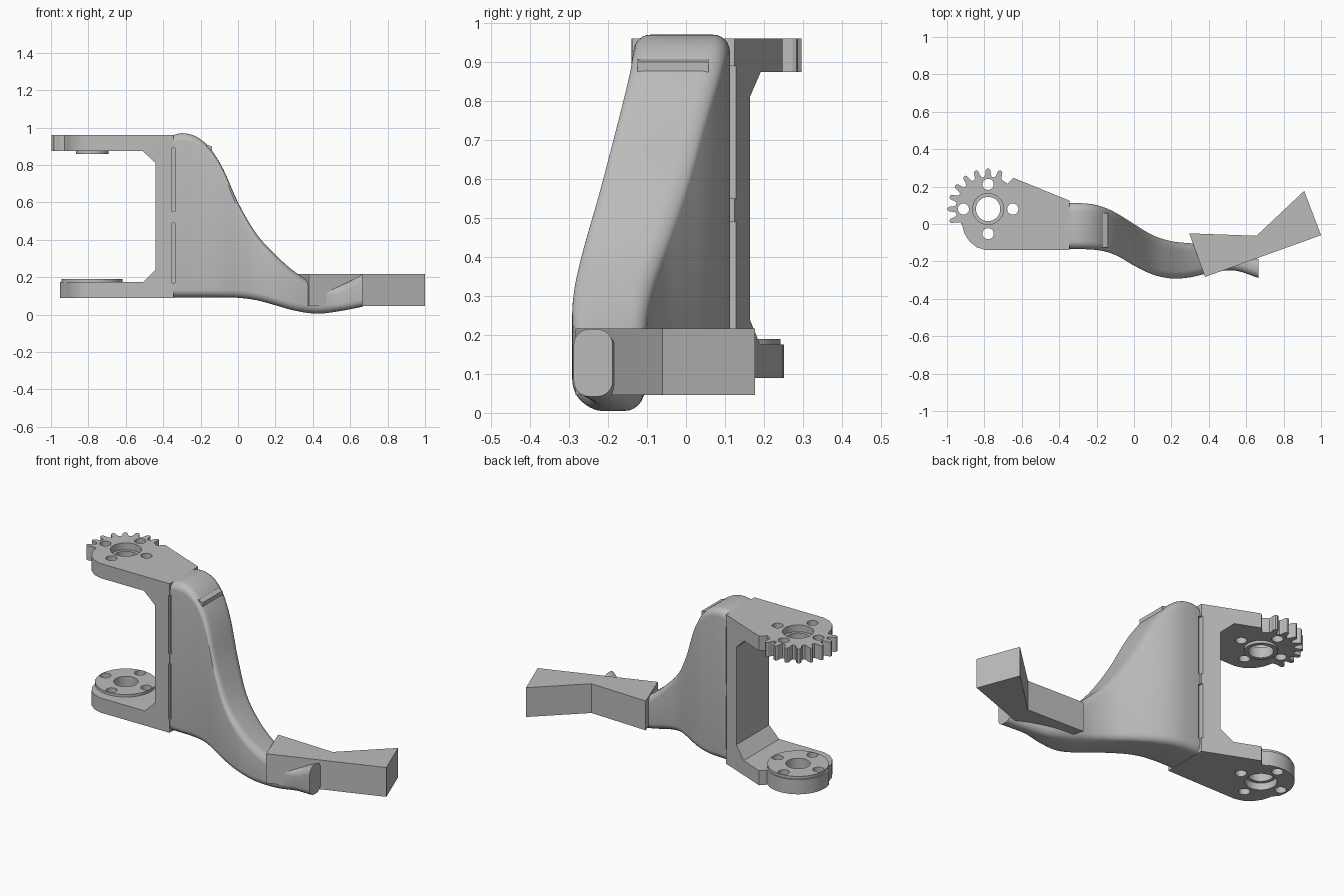
import bpy, bmesh
from math import sin, cos, radians
from mathutils import Vector

cube = bpy.data.objects.get("Cube")
if cube:
    bpy.data.objects.remove(cube, do_unlink=True)

GREY = (0.5, 0.5, 0.5, 1)
grey = bpy.data.materials.new("plain grey")
grey.use_nodes = True
grey.diffuse_color = GREY
grey.node_tree.nodes["Principled BSDF"].inputs["Base Color"].default_value = GREY

PIVOT = Vector((-0.78, 0.08))
PLATE = 0.085
LOW, HIGH = 0.09, 0.96


def polar(radius, degrees, centre=PIVOT):
    a = radians(degrees)
    return centre + Vector((cos(a), sin(a))) * radius


def circle(radius, centre=PIVOT, sides=32):
    return [polar(radius, 360 * i / sides, centre) for i in range(sides)]


def add_prism(bm, outline, start, end, axis="z"):
    """Extrude a 2D outline along z (plan outline) or y (front outline)."""
    def place(p, h):
        return (p[0], p[1], h) if axis == "z" else (p[0], h, p[1])
    a = [bm.verts.new(place(p, start)) for p in outline]
    b = [bm.verts.new(place(p, end)) for p in outline]
    bm.faces.new(a)
    bm.faces.new(b)
    for i in range(len(a)):
        j = (i + 1) % len(a)
        bm.faces.new((a[i], a[j], b[j], b[i]))


def finish(bm, name, cutters=(), smooth=True, helper=False):
    bmesh.ops.recalc_face_normals(bm, faces=bm.faces)
    mesh = bpy.data.meshes.new(name)
    bm.to_mesh(mesh)
    bm.free()
    mesh.materials.append(grey)
    obj = bpy.data.objects.new(name, mesh)
    bpy.context.scene.collection.objects.link(obj)
    if helper:
        obj.hide_render = True
        obj.hide_set(True)
        return obj
    if smooth:
        bpy.ops.object.select_all(action="DESELECT")
        obj.select_set(True)
        bpy.context.view_layer.objects.active = obj
        bpy.ops.object.shade_smooth_by_angle(angle=radians(35))
    for cutter in cutters:
        mod = obj.modifiers.new(cutter.name, "BOOLEAN")
        mod.operation = "DIFFERENCE"
        mod.solver = "EXACT"
        mod.object = cutter
    return obj


def prisms(name, items, **options):
    bm = bmesh.new()
    for item in items:
        add_prism(bm, *item)
    return finish(bm, name, **options)


def box(x0, x1, y0, y1):
    return [(x0, y0), (x1, y0), (x1, y1), (x0, y1)]


# Cutters: bolt holes, counterbores, bracket opening, seam slots
bolts = [(circle(0.03, polar(0.132, a), 20), 0, 1.1) for a in range(0, 360, 90)]
holes = prisms("hole_cutter", bolts + [(circle(0.065), 0, 1.1)], helper=True)
bores = prisms("counterbore_cutter",
               [(circle(0.083), 0.92, 1.1), (circle(0.083), 0, 0.13)], helper=True)
opening = prisms("opening_cutter", [(
    [(-1.2, LOW + PLATE), (-0.505, LOW + PLATE), (-0.44, 0.24),
     (-0.44, 0.81), (-0.51, HIGH - PLATE), (-1.2, HIGH - PLATE)],
    -0.5, 0.5, "y")], helper=True)
slots = prisms("slot_cutter", [
    (box(-0.352, -0.336, y0, y1), z0, z1)
    for y0, y1 in ((-0.2, -0.122), (0.098, 0.2))
    for z0, z1 in ((0.17, 0.49), (0.55, 0.89))], helper=True)

# C-shaped bracket with both pivot plates
plan = [(-0.345, 0.125), (-0.645, 0.247), (-0.675, 0.215)]
plan += [polar(0.172, a) for a in range(64, 202, 6)]
plan += [(-0.92, 0), (-0.907, -0.05), (-0.88, -0.093), (-0.84, -0.125),
         (-0.79, -0.14), (-0.345, -0.138)]
prisms("bracket", [(plan, LOW, HIGH)], cutters=(opening, holes, bores, slots))

# Gear teeth around the upper pivot
teeth = []
for a in range(72, 200, 18):
    tooth = [polar(0.165, a - 8), polar(0.185, a - 4.6), polar(0.208, a - 3.4),
             polar(0.216, a - 1.5), polar(0.216, a + 1.5), polar(0.208, a + 3.4),
             polar(0.185, a + 4.6), polar(0.165, a + 8)]
    teeth.append((tooth, HIGH - PLATE, HIGH))
prisms("gear_teeth", teeth, smooth=False)

# Raised bosses facing each other
prisms("lower_boss", [(circle(0.163, sides=48), 0.17, 0.19)], cutters=(holes,))
prisms("upper_boss", [(circle(0.087), 0.86, 0.88)], cutters=(holes,))

# Curved arm: x, low y, high y, low z, high z of each section
stations = [
    (-0.37, -0.132, 0.112, 0.092, 0.952), (-0.3, -0.134, 0.112, 0.092, 0.97),
    (-0.22, -0.137, 0.105, 0.092, 0.95), (-0.15, -0.148, 0.085, 0.092, 0.89),
    (-0.08, -0.175, 0.05, 0.092, 0.78), (0, -0.222, 0, 0.09, 0.6),
    (0.1, -0.27, -0.06, 0.077, 0.43), (0.2, -0.291, -0.092, 0.05, 0.32),
    (0.3, -0.285, -0.103, 0.022, 0.232), (0.42, -0.258, -0.115, 0.005, 0.16),
    (0.54, -0.249, -0.145, 0.018, 0.155), (0.665, -0.288, -0.188, 0.042, 0.215)]


def section(i, t):
    """Hermite blend between station i and the next."""
    p0, p1 = Vector(stations[i]), Vector(stations[i + 1])
    before = Vector(stations[max(i - 1, 0)])
    after = Vector(stations[min(i + 2, len(stations) - 1)])
    span = p1[0] - p0[0]
    m0 = (p1 - before) * (span / (p1[0] - before[0]))
    m1 = (after - p0) * (span / (after[0] - p0[0]))
    s = t * t * (3 - 2 * t)
    return (p0 * (1 - s) + p1 * s + m0 * (t * (1 - t) ** 2)
            - m1 * (t * t * (1 - t)))


def ring(bm, values, steps=6):
    x, y0, y1, z0, z1 = values
    r = min(0.042, (y1 - y0) * 0.4, (z1 - z0) * 0.4)
    verts = []
    corners = ((y1 - r, z1 - r), (y0 + r, z1 - r), (y0 + r, z0 + r), (y1 - r, z0 + r))
    for k, corner in enumerate(corners):
        for j in range(steps + 1):
            p = polar(r, 90 * (k + j / steps), Vector(corner))
            verts.append(bm.verts.new((x, p.x, p.y)))
    return verts


bm = bmesh.new()
rings = [ring(bm, section(i, j / 5)) for i in range(len(stations) - 1) for j in range(5)]
rings.append(ring(bm, stations[-1]))
for a, b in zip(rings, rings[1:]):
    for i in range(len(a)):
        j = (i + 1) % len(a)
        bm.faces.new((a[i], a[j], b[j], b[i]))
bm.faces.new(rings[0])
bm.faces.new(rings[-1])
finish(bm, "curved_arm", cutters=(slots,))

# Small ridge on the shoulder of the arm
prisms("shoulder_ridge", [(
    [(-0.2, 0.875), (-0.14, 0.875), (-0.14, 0.9), (-0.165, 0.908), (-0.2, 0.908)],
    -0.125, 0.058, "y")], smooth=False)

# Bent end block
prisms("end_block", [(
    [(0.295, -0.05), (0.655, -0.063), (0.91, 0.177), (1, -0.06), (0.38, -0.283)],
    0.046, 0.217)], smooth=False)
